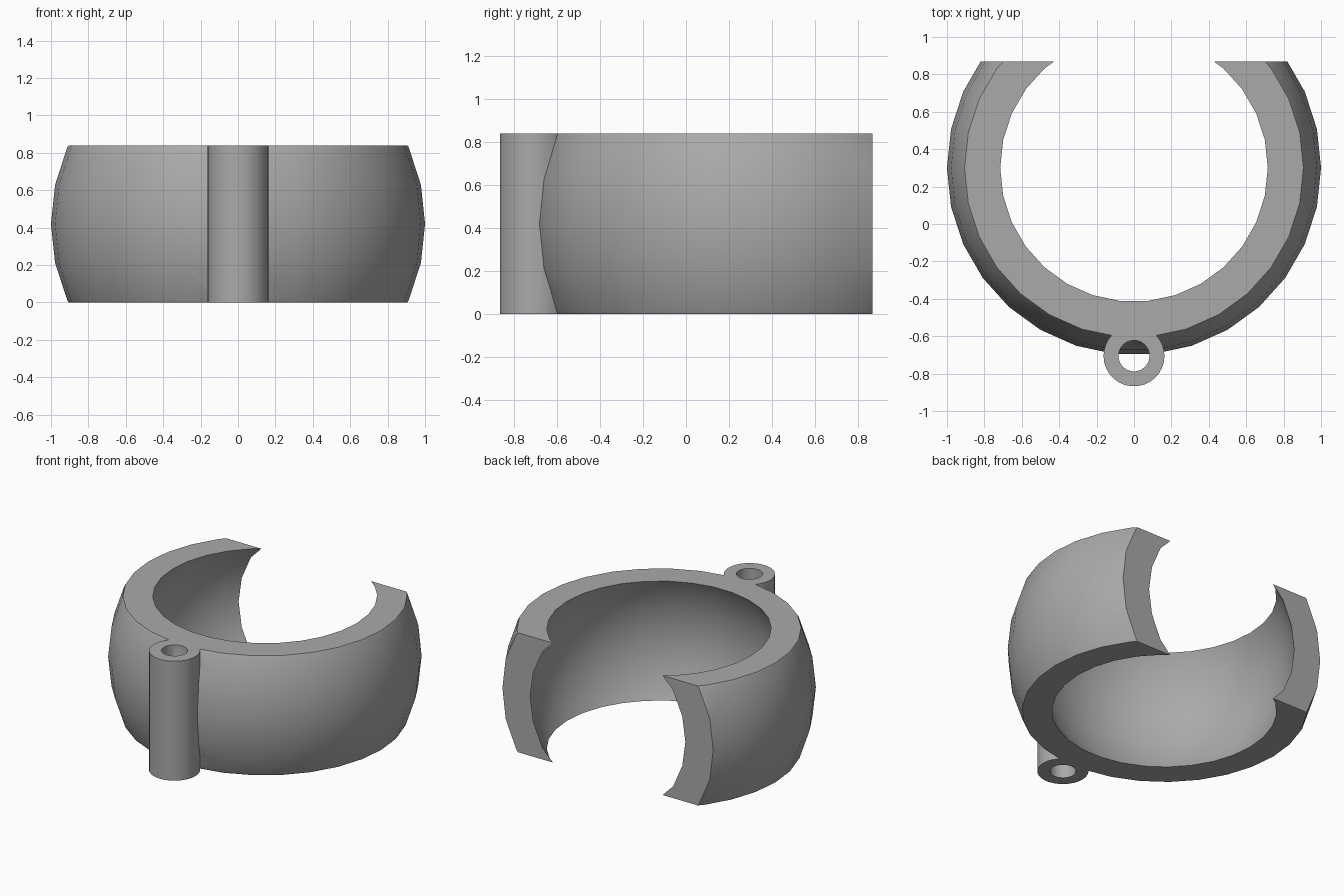
import bpy, bmesh
from math import sin, cos, tau, radians

cube = bpy.data.objects.get("Cube")
if cube:
    bpy.data.objects.remove(cube, do_unlink=True)

SEGMENTS = 30
HALF = 0.42            # half the height
STEP = radians(12)     # latitude spacing of the faceted spheres
RING_Y, CUT_Y = 0.30, 0.869
TUBE_Y = -0.705

grey = bpy.data.materials.new("plain grey")
grey.use_nodes = True
colour = (0.4, 0.4, 0.4, 1)
grey.diffuse_color = colour
grey.node_tree.nodes["Principled BSDF"].inputs["Base Color"].default_value = colour


def sphere_profile(radius):
    """(r, z) points of a faceted sphere, clipped flat at +-HALF."""
    upper = []
    for i in range(5):
        r, z = radius * cos(i * STEP), radius * sin(i * STEP)
        if z >= HALF:
            r0, z0 = upper[-1]
            t = (HALF - z0) / (z - z0)
            upper.append((r0 + (r - r0) * t, HALF))
            break
        upper.append((r, z))
    return [(r, -z) for r, z in reversed(upper[1:])] + upper


def lathe(name, profile, y, cut_y=None):
    """Revolve a closed (r, z) loop around a vertical axis, optionally cut flat."""
    bm = bmesh.new()
    rings = []
    for s in range(SEGMENTS):
        a = tau * s / SEGMENTS
        rings.append([bm.verts.new((r * cos(a), y + r * sin(a), z + HALF))
                      for r, z in profile])
    n = len(profile)
    for s in range(SEGMENTS):
        a, b = rings[s], rings[(s + 1) % SEGMENTS]
        for i in range(n):
            j = (i + 1) % n
            bm.faces.new((a[i], b[i], b[j], a[j]))
    if cut_y is not None:
        cut = bmesh.ops.bisect_plane(
            bm, geom=bm.verts[:] + bm.edges[:] + bm.faces[:],
            plane_co=(0, cut_y, 0), plane_no=(0, 1, 0), clear_outer=True)
        edges = [e for e in cut["geom_cut"] if isinstance(e, bmesh.types.BMEdge)]
        bmesh.ops.holes_fill(bm, edges=edges, sides=0)
    bmesh.ops.recalc_face_normals(bm, faces=bm.faces[:])
    mesh = bpy.data.meshes.new(name)
    bm.to_mesh(mesh)
    bm.free()
    mesh.materials.append(grey)
    obj = bpy.data.objects.new(name, mesh)
    bpy.context.collection.objects.link(obj)
    return obj


# Open band: slice of a hollow sphere, cut flat at the back
band = lathe("open_band", sphere_profile(1.0) + sphere_profile(0.834)[::-1],
             RING_Y, CUT_Y)

# Pin tube on the front, merged into the band
tube = lathe("pin_tube", [(0.163, -HALF), (0.163, HALF), (0.083, HALF), (0.083, -HALF)],
             TUBE_Y)
join = band.modifiers.new("join tube", 'BOOLEAN')
join.operation = 'UNION'
join.solver = 'EXACT'
join.object = tube

bpy.ops.object.select_all(action='DESELECT')
band.select_set(True)
bpy.context.view_layer.objects.active = band
bpy.ops.object.modifier_apply(modifier=join.name)
bpy.data.objects.remove(tube, do_unlink=True)
bpy.ops.object.shade_smooth_by_angle(angle=radians(30))
